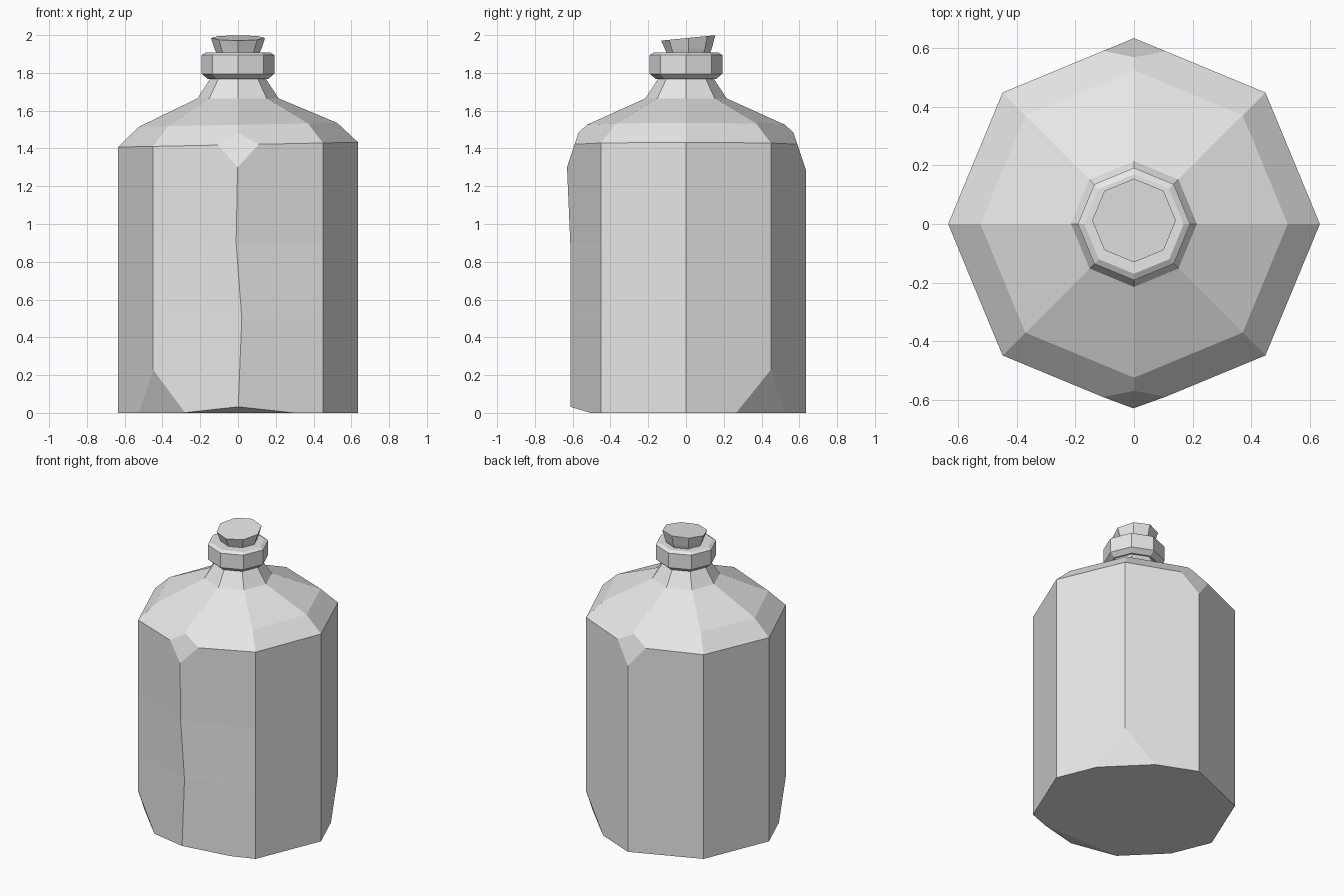
import bpy
import bmesh
import math
from mathutils import Vector

default = bpy.data.objects.get("Cube")
if default:
    bpy.data.objects.remove(default, do_unlink=True)

SIDES = 8

grey = bpy.data.materials.new("plain grey")
grey.use_nodes = True
colour = (0.8, 0.8, 0.8, 1.0)
grey.diffuse_color = colour
grey.node_tree.nodes["Principled BSDF"].inputs["Base Color"].default_value = colour


def lathe(profile, centre_y=0.0):
    """Octagonal stack; each profile entry is radius, height, tilt in x, tilt in y."""
    bm = bmesh.new()
    rings = []
    for radius, z, tilt_x, tilt_y in profile:
        ring = []
        for i in range(SIDES):
            a = math.tau * i / SIDES
            x, y = radius * math.cos(a), radius * math.sin(a)
            ring.append(bm.verts.new((x, y + centre_y, z + tilt_x * x + tilt_y * y)))
        rings.append(ring)
    for low, high in zip(rings, rings[1:]):
        for i in range(SIDES):
            j = (i + 1) % SIDES
            bm.faces.new((low[i], low[j], high[j], high[i]))
    bm.faces.new(rings[0][::-1])
    bm.faces.new(rings[-1])
    return bm, rings


def cut_corner(bm, point, normal):
    """Slice off everything beyond the plane and cap the hole."""
    geom = bm.verts[:] + bm.edges[:] + bm.faces[:]
    bmesh.ops.bisect_plane(bm, geom=geom, plane_co=Vector(point),
                           plane_no=Vector(normal), clear_outer=True)
    rim = [e for e in bm.edges if e.is_boundary]
    bmesh.ops.holes_fill(bm, edges=rim, sides=0)


def finish(bm, name):
    bmesh.ops.recalc_face_normals(bm, faces=bm.faces[:])
    mesh = bpy.data.meshes.new(name)
    bm.to_mesh(mesh)
    bm.free()
    mesh.materials.append(grey)
    obj = bpy.data.objects.new(name, mesh)
    bpy.context.collection.objects.link(obj)
    return obj


# Bottle body: straight walls, sloped shoulder, tapering neck
body, rings = lathe([
    (0.635, 0.0, 0, 0),
    (0.635, 0.5, 0, 0),
    (0.635, 0.9, 0, 0),
    (0.635, 1.42, 0.02, 0),
    (0.525, 1.525, 0.02, 0),
    (0.215, 1.665, 0, 0),
    (0.14, 1.78, 0, 0),
])

# Slightly worn, wandering front edge
front = SIDES * 3 // 4
for ring, drift in zip(rings[:3], (0.0, 0.02, -0.01)):
    ring[front].co.x += drift
    ring[front].co.y *= 0.965

# Chipped corners: shoulder front and back, base on one diagonal, base front
for side in (-1, 1):
    cut_corner(body, (0, side * 0.63, 1.3), (0, side, 0.33))
    cut_corner(body, (side * 0.44, side * 0.44, 0.19), (side, side, -0.47))
cut_corner(body, (0, -0.605, 0.03), (0, -0.3, -1))
finish(body, "bottle_body")

# Thick lip around the mouth
lip, _ = lathe([
    (0.16, 1.768, 0, 0),
    (0.192, 1.795, 0, 0),
    (0.192, 1.895, 0, 0),
    (0.17, 1.908, 0, 0),
])
finish(lip, "neck_lip")

# Flared stopper with a slanted top
stopper, _ = lathe([
    (0.105, 1.88, 0, 0),
    (0.125, 1.93, 0, 0),
    (0.143, 1.985, 0, 0.1),
], centre_y=0.012)
finish(stopper, "stopper")
